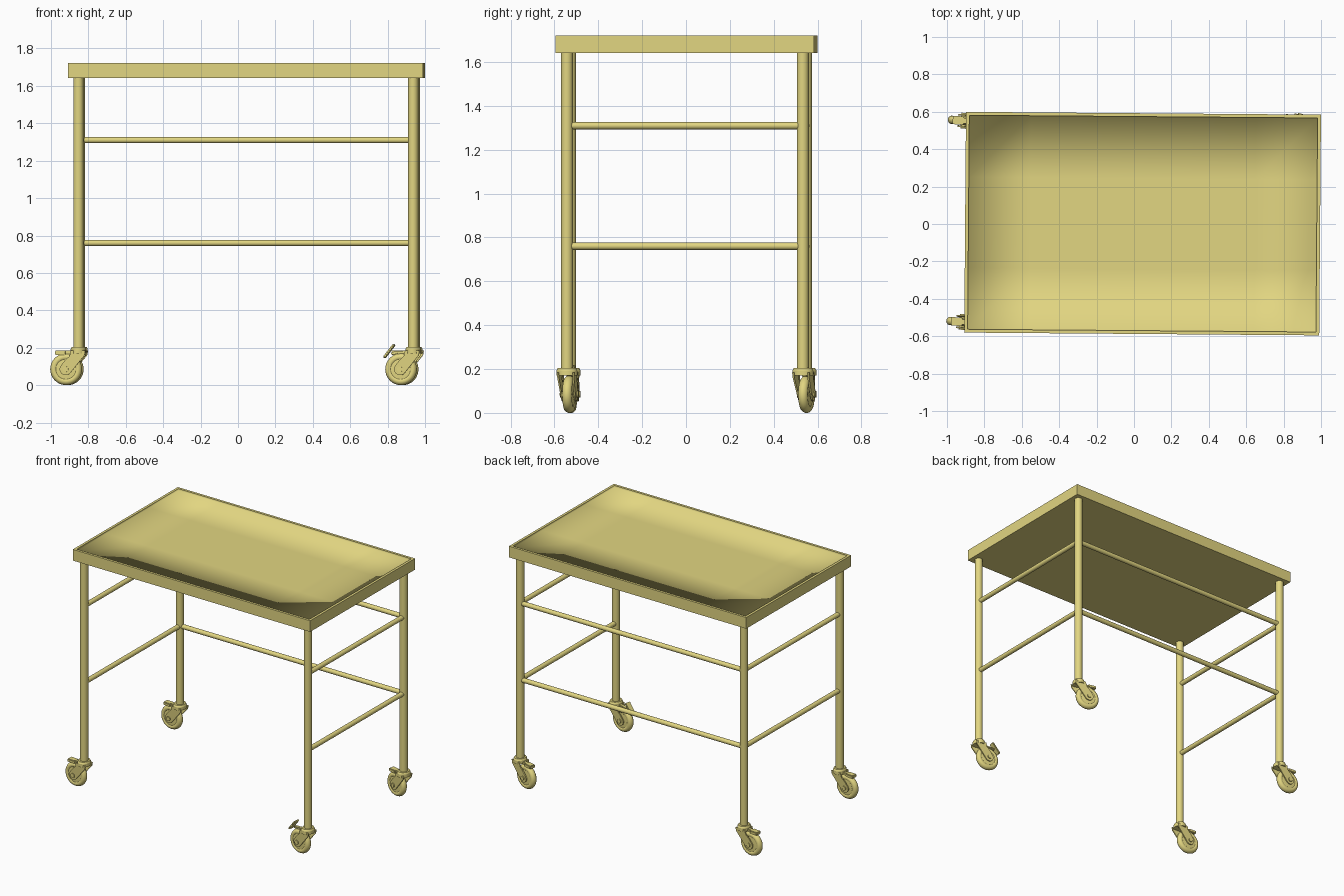
import bpy, bmesh
from math import radians, pi, cos, sin
from mathutils import Matrix, Vector

if "Cube" in bpy.data.objects:
    bpy.data.objects.remove(bpy.data.objects["Cube"])

mat = bpy.data.materials.new("khaki_paint")
mat.diffuse_color = (0.76, 0.67, 0.22, 1)
mat.use_nodes = True
mat.node_tree.nodes["Principled BSDF"].inputs["Base Color"].default_value = mat.diffuse_color

# whole table sits slightly twisted and off centre
BASE = Matrix.Translation((0.046, 0.002, 0)) @ Matrix.Rotation(radians(-0.45), 4, 'Z')


def finish(bm, name, matrix=BASE, angle=35, fix=True):
    if fix:
        bmesh.ops.recalc_face_normals(bm, faces=bm.faces)
    me = bpy.data.meshes.new(name)
    bm.to_mesh(me)
    bm.free()
    me.shade_smooth()
    if angle < 180:
        me.set_sharp_from_angle(angle=radians(angle))
    me.materials.append(mat)
    ob = bpy.data.objects.new(name, me)
    ob.matrix_world = matrix
    bpy.context.collection.objects.link(ob)
    return ob


def rod(bm, a, b, r, seg=24, r2=None):
    a, b = Vector(a), Vector(b)
    d = b - a
    m = Matrix.Translation((a + b) / 2) @ d.to_track_quat('Z', 'Y').to_matrix().to_4x4()
    bmesh.ops.create_cone(bm, cap_ends=True, segments=seg, radius1=r,
                          radius2=r if r2 is None else r2, depth=d.length, matrix=m)


def ring(bm, x, y, z):
    return [bm.verts.new((sx * x, sy * y, z)) for sx, sy in ((-1, -1), (1, -1), (1, 1), (-1, 1))]


def bridge(bm, a, b):
    n = len(a)
    for i in range(n):
        j = (i + 1) % n
        bm.faces.new((a[i], a[j], b[j], b[i]))


# tray shell: underside, outer walls and rim
HX, HY, WALL, TOP, BOT = 0.949, 0.59, 0.018, 1.722, 1.642
bm = bmesh.new()
low, high, lip = ring(bm, HX, HY, BOT), ring(bm, HX, HY, TOP), ring(bm, HX - WALL, HY - WALL, TOP)
bm.faces.new(low[::-1])
bridge(bm, low, high)
bridge(bm, high, lip)
finish(bm, "tray_shell", fix=False)

# tray basin: low inner wall and softly shaded floor
FLOOR, INSET = 1.708, 0.33
ix, iy = HX - WALL, HY - WALL
xs, ys = (-ix, INSET - ix, ix - INSET, ix), (-iy, INSET - iy, iy - INSET, iy)
bm = bmesh.new()
grid = [[bm.verts.new((x, y, FLOOR)) for x in xs] for y in ys]
for j in range(3):
    for i in range(3):
        bm.faces.new((grid[j][i], grid[j][i + 1], grid[j + 1][i + 1], grid[j + 1][i]))
border = [e for e in bm.edges if e.is_boundary]
up = bmesh.ops.extrude_edge_only(bm, edges=border)["geom"]
for v in up:
    if isinstance(v, bmesh.types.BMVert):
        v.co.z = TOP
bmesh.ops.recalc_face_normals(bm, faces=bm.faces)
bm.faces.ensure_lookup_table()
if bm.faces[4].normal.z < 0:
    bmesh.ops.reverse_faces(bm, faces=bm.faces)
finish(bm, "tray_basin", angle=180, fix=False)

# legs
LX, LY = 0.895, 0.538
CORNERS = {"front_left": (-1, -1), "front_right": (1, -1), "back_left": (-1, 1), "back_right": (1, 1)}
for n, (sx, sy) in CORNERS.items():
    bm = bmesh.new()
    rod(bm, (sx * LX, sy * LY, 0.19), (sx * LX, sy * LY, BOT), 0.027, 32)
    finish(bm, n + "_leg")

# rails on the back and both ends; front stays open
for level, z in (("lower", 0.76), ("upper", 1.31)):
    for n, p, q in (("back", (-LX, LY), (LX, LY)), ("left", (-LX, -LY), (-LX, LY)),
                    ("right", (LX, -LY), (LX, LY))):
        bm = bmesh.new()
        rod(bm, (*p, z), (*q, z), 0.0165, 20)
        finish(bm, f"{level}_{n}_rail")

AX, AZ, R = -0.066, 0.085, 0.085      # axle position and wheel radius
TYRE = [(0.0, 0.02), (0.03, 0.02), (0.054, 0.018), (0.058, 0.021), (0.066, 0.022),
        (0.074, 0.02), (0.081, 0.013), (R, 0.004)]


def wheel(name, m):
    bm = bmesh.new()
    prof = TYRE + [(r, -y) for r, y in reversed(TYRE)]
    vs = [bm.verts.new((AX + r, y, AZ)) for r, y in prof]
    es = [bm.edges.new(p) for p in zip(vs, vs[1:])]
    bmesh.ops.spin(bm, geom=vs + es, cent=(AX, 0, AZ), axis=(0, 1, 0), angle=2 * pi, steps=40)
    bmesh.ops.remove_doubles(bm, verts=bm.verts, dist=1e-5)
    finish(bm, name, m)


def fork(name, m):
    bm = bmesh.new()
    # side plates, tapering from the head down to the axle
    arc = [(AX + 0.032 * cos(t), AZ + 0.032 * sin(t))
           for t in (radians(150 + 20 * i) for i in range(10))]
    outline = [(0.04, 0.185), (-0.038, 0.185), (-0.045, 0.155), (-0.07, 0.132)] + arc + [(0.036, 0.16)]
    for s in (-1, 1):
        rings = []
        for t in (0.0, 0.008):
            rings.append([bm.verts.new((x, s * (0.026 + 0.006 * max(0, (z - 0.085) / 0.095) + t), z))
                          for x, z in outline])
        bm.faces.new(rings[0])
        bm.faces.new(rings[1])
        bridge(bm, *rings)
    # swivel head
    n0 = len(bm.verts)
    rod(bm, (0, 0, 0.17), (0, 0, 0.193), 0.048, 32)
    rod(bm, (0, 0, 0.193), (0, 0, 0.204), 0.048, 32, 0.042)
    bm.verts.ensure_lookup_table()
    for v in bm.verts[n0:]:
        v.co.x *= 0.86
    # axle bolt
    rod(bm, (AX, -0.042, AZ), (AX, 0.042, AZ), 0.015, 16)
    finish(bm, name, m)


def pedal(name, m, raised):
    # brake pedal: arm over the tyre plus a tread plate
    bm = bmesh.new()

    def block(cx, cz, sx, sy, sz, tilt):
        mm = Matrix.Translation((cx, 0, cz)) @ Matrix.Rotation(radians(tilt), 4, 'Y')
        bmesh.ops.create_cube(bm, size=1, matrix=mm @ Matrix.Diagonal((sx, sy, sz, 1)))
    if raised:
        block(-0.07, 0.175, 0.1, 0.028, 0.014, -6)
        block(-0.13, 0.182, 0.09, 0.045, 0.012, -52)
    else:
        block(-0.06, 0.175, 0.09, 0.028, 0.018, 0)
        block(-0.095, 0.173, 0.06, 0.045, 0.022, 0)
    bmesh.ops.bevel(bm, geom=bm.edges[:], offset=0.004, segments=2, affect='EDGES')
    finish(bm, name, m)


# casters, all trailing left with slightly different swivel
SWIVEL = {"front_left": -4, "front_right": -9, "back_left": -4, "back_right": -14}
for n, (sx, sy) in CORNERS.items():
    m = BASE @ Matrix.Translation((sx * LX, sy * LY, 0)) @ Matrix.Rotation(radians(SWIVEL[n]), 4, 'Z')
    wheel(n + "_wheel", m)
    fork(n + "_caster_fork", m)
    pedal(n + "_brake_pedal", m, n == "front_right")
